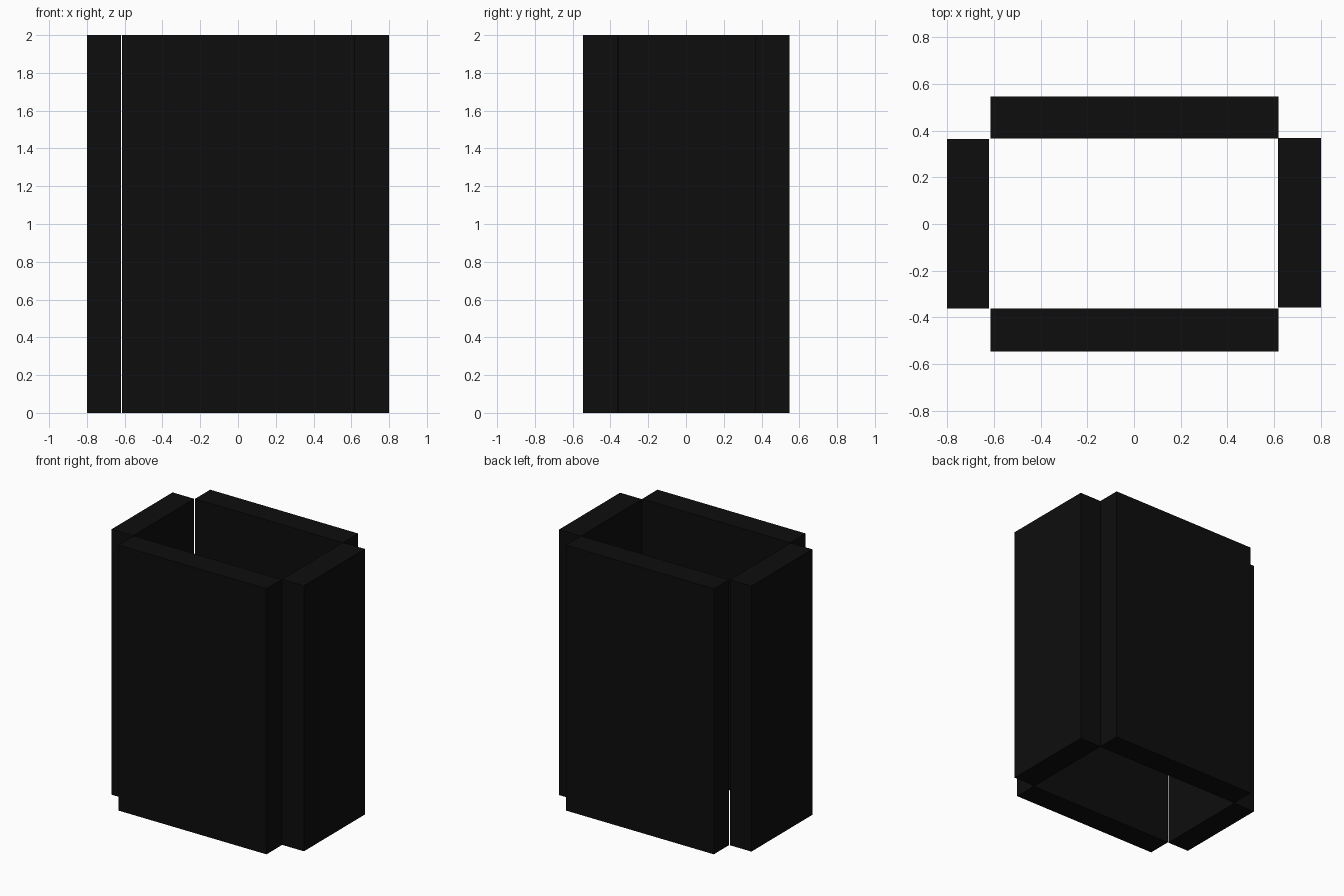
import bpy

if "Cube" in bpy.data.objects:
    bpy.data.objects.remove(bpy.data.objects["Cube"])

# One flat near-black colour
black = bpy.data.materials.new("near black")
black.diffuse_color = (0.004, 0.004, 0.004, 1.0)
black.use_nodes = True
black.node_tree.nodes["Principled BSDF"].inputs["Base Color"].default_value = black.diffuse_color


def panel(name, x0, x1, y0, y1, z0=0.0, z1=2.0):
    """Upright slab given by its extents."""
    bpy.ops.mesh.primitive_cube_add(size=1)
    ob = bpy.context.object
    ob.name = name
    ob.location = ((x0 + x1) / 2, (y0 + y1) / 2, (z0 + z1) / 2)
    ob.scale = (x1 - x0, y1 - y0, z1 - z0)
    bpy.ops.object.transform_apply(location=True, rotation=False, scale=True)
    ob.data.materials.append(black)
    return ob


# Four thick walls around an open shaft, meeting only at their corners
panel("front_wall", -0.615, 0.619, -0.545, -0.362)
panel("back_wall", -0.615, 0.619, 0.366, 0.547)
panel("left_wall", -0.80, -0.620, -0.362, 0.364)
panel("right_wall", 0.617, 0.80, -0.358, 0.369)
